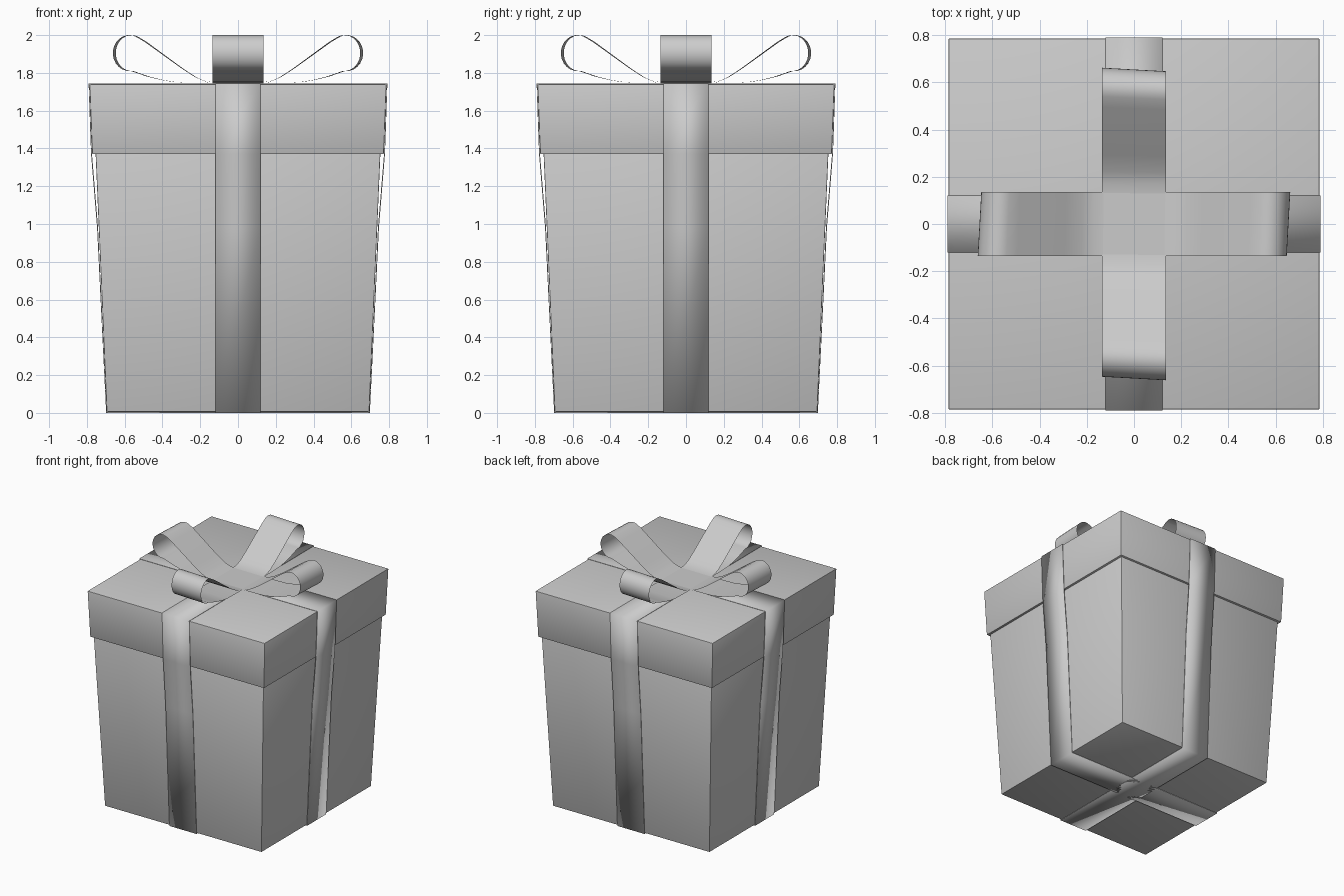
import bpy
import bmesh
from math import cos, sin, pi, radians
from mathutils import Matrix

cube = bpy.data.objects.get("Cube")
if cube:
    bpy.data.objects.remove(cube, do_unlink=True)

grey = bpy.data.materials.new("plain grey")
GREY = (0.6, 0.6, 0.6, 1)
grey.diffuse_color = GREY
grey.use_nodes = True
grey.node_tree.nodes["Principled BSDF"].inputs["Base Color"].default_value = GREY


def finish(bm, name, angle=30):
    bmesh.ops.recalc_face_normals(bm, faces=bm.faces)
    mesh = bpy.data.meshes.new(name)
    bm.to_mesh(mesh)
    bm.free()
    mesh.materials.append(grey)
    ob = bpy.data.objects.new(name, mesh)
    bpy.context.collection.objects.link(ob)
    bpy.ops.object.select_all(action="DESELECT")
    ob.select_set(True)
    bpy.context.view_layer.objects.active = ob
    bpy.ops.object.shade_smooth_by_angle(angle=radians(angle))
    return ob


def tapered_box(name, z0, half0, z1, half1):
    bm = bmesh.new()
    bmesh.ops.create_cube(bm, size=2)
    for v in bm.verts:
        half, z = (half1, z1) if v.co.z > 0 else (half0, z0)
        v.co = (v.co.x * half, v.co.y * half, z)
    bmesh.ops.bevel(bm, geom=bm.edges[:], offset=0.005, segments=2,
                    affect="EDGES", profile=0.5)
    return finish(bm, name)


def strip(name, path, half_width, closed, turn, skew=0.0):
    """Flat band following an (x, z) path, turned about the z axis."""
    bm = bmesh.new()
    rows = [[bm.verts.new((x * (1 + skew * y), y, z))
             for y in (-half_width, half_width)] for x, z in path]
    pairs = list(zip(rows, rows[1:]))
    if closed:
        pairs.append((rows[-1], rows[0]))
    for a, b in pairs:
        bm.faces.new((a[0], a[1], b[1], b[0]))
    bm.transform(Matrix.Rotation(turn, 4, "Z"))
    return finish(bm, name, 40)


# Box and overhanging lid
tapered_box("box_body", 0.006, 0.695, 1.40, 0.755)
tapered_box("box_lid", 1.37, 0.772, 1.74, 0.786)

# Two bands wrapped round the box, hanging free just below the lid
side = [(0.698, 0.0), (0.746, 0.98), (0.778, 1.37), (0.791, 1.744)]
loop = side + [(-x, z) for x, z in reversed(side)]
for name, turn in (("ribbon_across", 0), ("ribbon_front_to_back", pi / 2)):
    band = strip(name, loop, 0.12, True, turn)
    shell = band.modifiers.new("thickness", "SOLIDIFY")
    shell.thickness = 0.005
    shell.offset = -1

# Bow loop: rises from the knot, rounds the tip and returns along the lid
tip = [(0.57 + 0.085 * cos(a), 1.905 + 0.095 * sin(a))
       for a in [radians(115 - 15 * i) for i in range(15)]]
petal = ([(0.12, 1.75), (0.17, 1.755), (0.22, 1.775), (0.29, 1.82), (0.49, 1.965)]
         + tip + [(0.48, 1.782), (0.40, 1.762), (0.33, 1.751), (0.12, 1.747)])
for i, name in enumerate(("left", "back", "right", "front")):
    strip("bow_loop_" + name, petal, 0.136, False, i * pi / 2, 0.085)

# Flat knot joining the four loops
bm = bmesh.new()
bmesh.ops.create_cube(bm, size=1)
bmesh.ops.scale(bm, vec=(0.272, 0.272, 0.006), verts=bm.verts)
bmesh.ops.translate(bm, vec=(0, 0, 1.748), verts=bm.verts)
finish(bm, "bow_knot")
